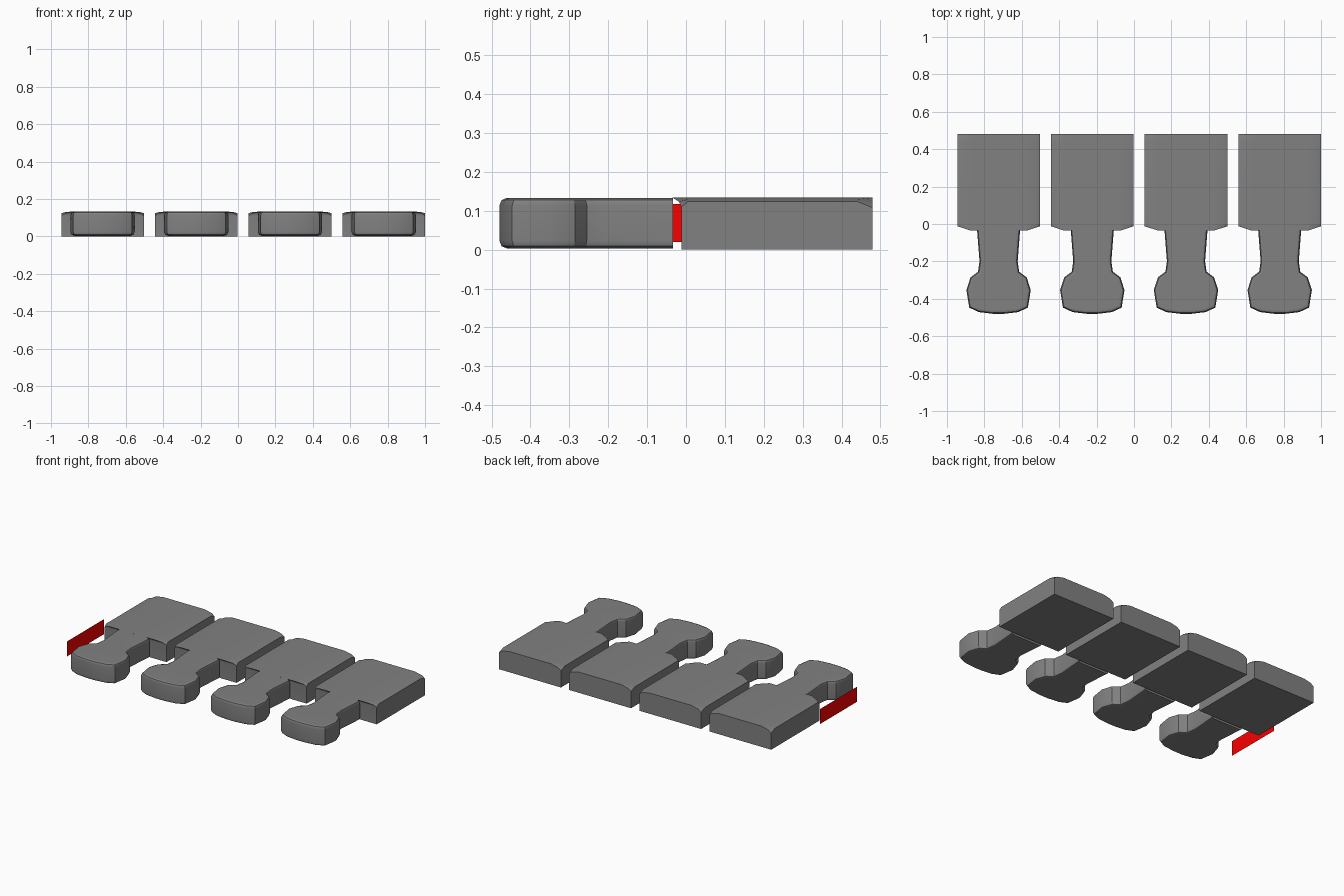
import bpy, bmesh, math

if "Cube" in bpy.data.objects:
    bpy.data.objects.remove(bpy.data.objects["Cube"])

CENTRES = [0.779 - 0.501 * i for i in range(4)]


def material(name, colour):
    mat = bpy.data.materials.new(name)
    mat.diffuse_color = (*colour, 1)
    mat.use_nodes = True
    mat.node_tree.nodes["Principled BSDF"].inputs["Base Color"].default_value = mat.diffuse_color
    return mat


DARK = material("dark_grey", (0.22, 0.22, 0.22))
RED = material("red", (0.95, 0.0, 0.0))


def finish(name, bm, mat, smooth=True):
    bmesh.ops.recalc_face_normals(bm, faces=bm.faces)
    mesh = bpy.data.meshes.new(name)
    bm.to_mesh(mesh)
    bm.free()
    mesh.materials.append(mat)
    obj = bpy.data.objects.new(name, mesh)
    bpy.context.collection.objects.link(obj)
    if smooth:
        bpy.ops.object.select_all(action='DESELECT')
        obj.select_set(True)
        bpy.context.view_layer.objects.active = obj
        bpy.ops.object.shade_smooth_by_angle(angle=math.radians(30))
        # Keep the large faces looking flat next to the soft edges
        obj.modifiers.new("flat_faces", 'WEIGHTED_NORMAL').keep_sharp = True
    return obj


def make_block(cx):
    # Loft of half sections along y: (y, side edge height, forward slant)
    bm = bmesh.new()
    rings = []
    for y, side, slant in [(-0.012, 0.110, 1), (0.005, 0.124, 0),
                           (0.44, 0.124, 0), (0.48, 0.108, 0)]:
        half = [(0.221, 0.0), (0.221, side), (0.20, side + (0.133 - side) * 0.6),
                (0.15, 0.134)]
        section = half + [(-x, z) for x, z in reversed(half)]
        rings.append([bm.verts.new((cx + x, y - slant * 0.33 * (0.221 - abs(x)), z))
                      for x, z in section])
    n = len(rings[0])
    for a, b in zip(rings, rings[1:]):
        for i in range(n):
            j = (i + 1) % n
            bm.faces.new((a[i], a[j], b[j], b[i]))
    bm.faces.new(rings[-1])
    # Front cap as strips, because it is bent towards the neck
    f = rings[0]
    for i in range(3):
        bm.faces.new((f[i], f[i + 1], f[n - 2 - i], f[n - 1 - i]))
    return finish("block", bm, DARK)


def make_connector(cx):
    # Neck and rounded knob: mirrored outline, extruded and softened
    half = [(0.115, -0.033), (0.102, -0.20), (0.11, -0.255),
            (0.15, -0.285), (0.172, -0.353), (0.157, -0.447), (0.105, -0.471),
            (0.03, -0.48)]
    outline = half + [(-x, y) for x, y in reversed(half)]
    bm = bmesh.new()
    base = bm.faces.new([bm.verts.new((cx + x, y, 0.003)) for x, y in outline])
    ext = bmesh.ops.extrude_face_region(bm, geom=[base], use_keep_orig=True)
    for v in ext["geom"]:
        if isinstance(v, bmesh.types.BMVert):
            v.co.z = 0.1335
    bmesh.ops.recalc_face_normals(bm, faces=bm.faces)
    # Soften the top and bottom rims, except where the neck meets the block
    rims = [e for e in bm.edges
            if abs(e.verts[0].co.z - e.verts[1].co.z) < 1e-5
            and min(v.co.y for v in e.verts) < -0.04]
    bmesh.ops.bevel(bm, geom=rims, offset=0.02, offset_type='OFFSET',
                    segments=2, profile=0.5, affect='EDGES', clamp_overlap=True)
    return finish("connector", bm, DARK)


for c in CENTRES:
    make_block(c)
    make_connector(c)

# Red upright panel at the left end
bm = bmesh.new()
bm.faces.new([bm.verts.new((-1.0, y, z)) for y, z in
              [(-0.316, 0.02), (0.062, 0.02), (0.062, 0.117), (-0.316, 0.117)]])
finish("side_panel", bm, RED, smooth=False)
